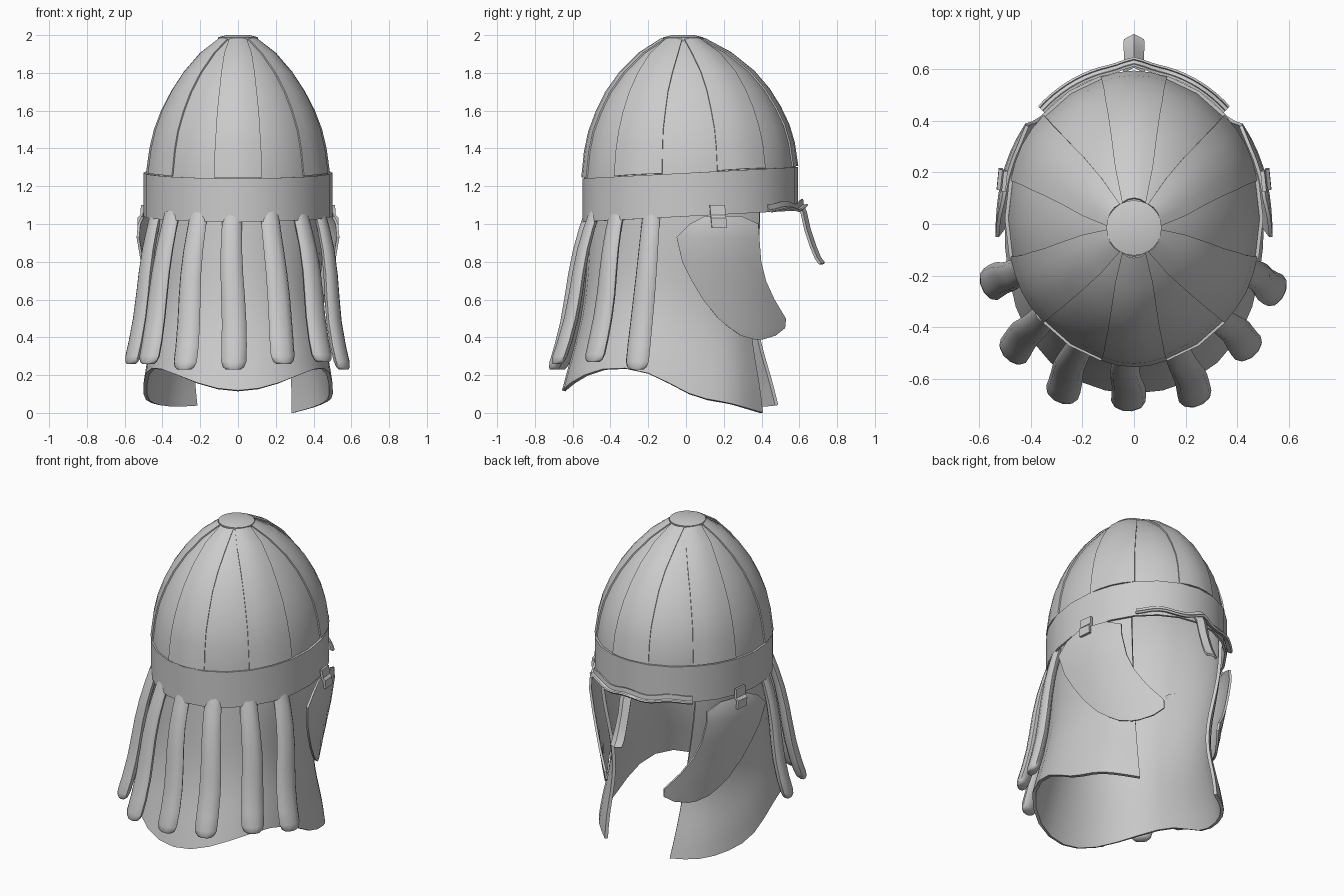
import bpy, bmesh, math
from mathutils import Vector

if "Cube" in bpy.data.objects:
    bpy.data.objects.remove(bpy.data.objects["Cube"])

GREY = bpy.data.materials.new("worn_steel_grey")
GREY.diffuse_color = (0.6, 0.6, 0.6, 1)
GREY.use_nodes = True
GREY.node_tree.nodes["Principled BSDF"].inputs["Base Color"].default_value = GREY.diffuse_color


def make(name, verts, faces, thick=0, offset=0, subsurf=0, angle=35):
    """Mesh object from points, with optional subdivision and thickness applied."""
    me = bpy.data.meshes.new(name)
    me.from_pydata([tuple(v) for v in verts], [], faces)
    bm = bmesh.new()
    bm.from_mesh(me)
    bmesh.ops.recalc_face_normals(bm, faces=bm.faces)
    bm.to_mesh(me)
    bm.free()
    me.materials.append(GREY)
    ob = bpy.data.objects.new(name, me)
    bpy.context.collection.objects.link(ob)
    bpy.ops.object.select_all(action='DESELECT')
    ob.select_set(True)
    bpy.context.view_layer.objects.active = ob
    if subsurf:
        m = ob.modifiers.new("smooth", 'SUBSURF')
        m.levels = subsurf
        m.boundary_smooth = 'PRESERVE_CORNERS'
        bpy.ops.object.modifier_apply(modifier=m.name)
    if thick:
        m = ob.modifiers.new("thickness", 'SOLIDIFY')
        m.thickness, m.offset = thick, offset
        bpy.ops.object.modifier_apply(modifier=m.name)
    bpy.ops.object.shade_smooth_by_angle(angle=math.radians(angle))
    return ob


def grid(name, rows, closed=False, caps=False, **kw):
    """Surface through equal-length rows of points."""
    n = len(rows[0])
    verts = [p for r in rows for p in r]
    faces = []
    for i in range(len(rows) - 1):
        for j in range(n if closed else n - 1):
            k = (j + 1) % n
            faces.append((i * n + j, i * n + k, (i + 1) * n + k, (i + 1) * n + j))
    if caps:
        faces.append(tuple(range(n)))
        faces.append(tuple(range(len(verts) - n, len(verts))))
    return make(name, verts, faces, **kw)


# Dome rings: height, radius x, radius y, centre y
RINGS = [(1.16, .482, .555, .02), (1.27, .482, .556, .02), (1.40, .464, .540, .018),
         (1.50, .440, .515, .015), (1.60, .402, .473, .012), (1.70, .350, .418, .008),
         (1.80, .282, .340, .004), (1.90, .192, .228, -.005), (1.975, .09, .1, -.015)]
SEG = 24


def dome_point(ring, deg, out=0):
    z, rx, ry, cy = ring
    a = math.radians(deg)
    y = cy + (ry + out) * math.sin(a)
    tilt = .053 * max(0, min(1, (1.95 - z) / .68))
    return ((rx + out) * math.cos(a), y, z + tilt * y + out * .4)


grid("dome", [[dome_point(r, 15 * j) for j in range(SEG)] for r in RINGS],
     closed=True, thick=.01, offset=0)

# Raised overlapping panels on every second sector, spreading at the crown
HALF = (15, 15, 15, 15.5, 16, 17.5, 21, 27)
for k in range(6):
    rows = [[dome_point(r, 30 + 60 * k + h * t, .008 + .006 * (1 - t * t))
             for t in (-1, -.5, 0, .5, 1)] for r, h in zip(RINGS[1:], HALF)]
    grid(f"dome_panel_{k + 1}", rows, thick=.009)

# Cap plate on the crown
grid("crown_cap", [[(r * math.cos(math.tau * j / SEG), -.015 + r * math.sin(math.tau * j / SEG), z)
                    for j in range(SEG)] for r, z in ((.105, 1.968), (.107, 1.988), (.06, 2.0))],
     closed=True, caps=True, angle=35)


# Tilted rim band
def rim_point(deg, z, out=0):
    a = math.radians(deg)
    y = .022 + (.559 + out) * math.sin(a)
    return ((.489 + out) * math.cos(a), y, z + .053 * y)


grid("rim_band", [[rim_point(15 * j, z, .005) for j in range(SEG)] for z in (1.04, 1.27)],
     closed=True, thick=.014)

# Neck cloth: rim azimuth and hem point per column; it also lines the dome inside
HEM = [(-90, 0, -.66, .10), (-65, .22, -.62, .15), (-40, .42, -.45, .25), (-18, .485, -.19, .23),
       (5, .50, .02, .08)]
FRONT = {-1: [(25, .46, .22, .05), (36, .37, .39, .03), (43, .22, .48, .04)],
         1: [(25, .47, .20, .06), (36, .41, .30, .03), (43, .29, .40, .0)]}
columns = [(-1, h) for h in reversed(HEM[1:] + FRONT[-1])] + [(1, h) for h in HEM + FRONT[1]]
rows = []
for ring in reversed(RINGS[1:-1]):
    rows.append([dome_point(ring, h[0] if side > 0 else 180 - h[0], -.024) for side, h in columns])
for i in range(9):
    s = i / 8
    row = []
    for side, (deg, hx, hy, hz) in columns:
        a = math.radians(deg)
        tx, ty, tz = .465 * math.cos(a), .02 + .535 * math.sin(a), 1.15
        f = s ** 1.6
        # drawn in at the neck, more so toward the face opening
        pinch = 1 - (.04 + .1 * max(0, min(1, (deg + 40) / 60))) * math.sin(math.pi * s ** 1.3) ** 2
        row.append((side * (tx + (hx - tx) * f) * pinch, (ty + (hy - ty) * f) * pinch,
                    tz + (hz - tz) * s))
    rows.append(row)
grid("neck_cloth", rows, subsurf=1, thick=.02, angle=50)

# Cheek guards: height, rear y, front y
CHEEK = [(1.04, .10, .29), (1.0, .02, .38), (.93, -.05, .385), (.8, -.02, .395), (.7, .03, .42),
         (.6, .09, .465), (.5, .17, .525), (.45, .23, .52), (.41, .29, .47), (.39, .36, .40)]
for side, label in ((-1, "left"), (1, "right")):
    rows = []
    for z, y0, y1 in CHEEK:
        row = []
        for j in range(9):
            y = y0 + (y1 - y0) * j / 8
            u = y + .05
            x = .53 - .3 * u ** 2 - .7 * u ** 3 - .22 * max(0, .9 - z) - 2 * max(0, z - .95) ** 2
            row.append((side * x, y, z))
        rows.append(row)
    grid(f"{label}_cheek_guard", rows, thick=.014)

    # Hinge clip folded over the band edge
    path = [(.506, 1.10), (.511, 1.045), (.525, 1.03), (.525, .98)]
    grid(f"{label}_hinge_clip", [[(side * (x - .1 * (y - .12)), y + .1 * (1.1 - z), z)
                                  for y in (.125, .165, .205)] for x, z in path], thick=.016)

# Brow ridge: two slim arches with an upstand, meeting over the nose
rows = []
for i in range(25):
    deg = 46 + 88 * i / 24
    u = abs(deg - 90) / 44
    arch = .008 * math.cos(3 * math.pi * u) + .008 * u
    peak = .02 * max(0, 1 - u * 5)
    rows.append([rim_point(deg, 1.042 + arch + dz + peak * .6, out + peak)
                 for out, dz in ((.014, .038), (.018, .008), (.036, .0), (.042, .008))])
grid("brow_ridge", rows, thick=.01, angle=50)

# Nose guard with a shallow central crease
NOSE = [(.605, 1.105, .042), (.625, 1.06, .036), (.645, .97, .034), (.675, .88, .036),
        (.70, .82, .038), (.722, .79, .036)]
grid("nose_guard", [[(-w, y - .012, z), (0, y + .008, z), (w, y - .012, z)] for y, z, w in NOSE],
     thick=.016, angle=25)

# Hanging tassels: top x, top y, end x, end y, end z
TASSELS = [(-.43, -.17, -.565, -.24, .26), (-.35, -.35, -.48, -.50, .26),
           (-.21, -.46, -.29, -.665, .23), (-.03, -.51, -.025, -.70, .23),
           (.17, -.48, .245, -.68, .26), (.33, -.36, .455, -.485, .27),
           (.43, -.18, .56, -.26, .23)]
for n, (x0, y0, x1, y1, z1) in enumerate(TASSELS):
    radial = Vector((x1, y1, 0)).normalized()
    across = Vector((-radial.y, radial.x, 0))
    rows = []
    for s, k in ((0, .8), (.12, .85), (.25, .9), (.4, .95), (.55, 1), (.7, 1.03), (.85, 1.06),
                 (.95, 1.06), (.985, .9), (1, .65)):
        c = Vector((x0 + (x1 - x0) * s, y0 + (y1 - y0) * s, 1.07 + (z1 - 1.07) * s))
        c += radial * .012 * math.sin(math.tau * s) + across * .006 * math.sin(math.tau * s + n)
        rows.append([c + across * .063 * k * math.cos(math.tau * j / 10)
                     + radial * .034 * k * math.sin(math.tau * j / 10) for j in range(10)])
    grid(f"tassel_{n + 1}", rows, closed=True, caps=True, angle=50)
